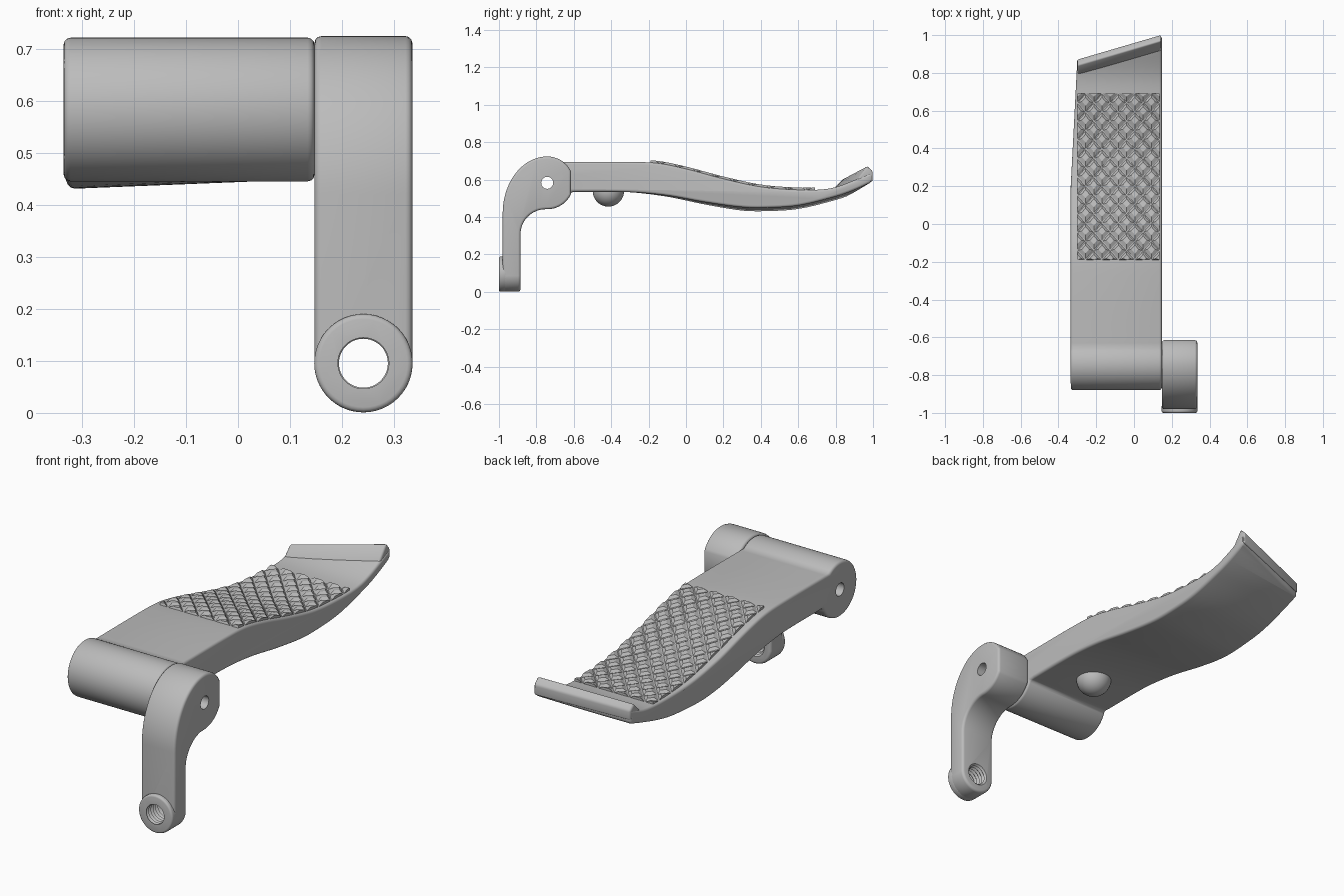
import bpy, bmesh, math
from mathutils import Matrix, Vector

if bpy.data.objects.get("Cube"):
    bpy.data.objects.remove(bpy.data.objects["Cube"])

metal = bpy.data.materials.new("satin_grey")
metal.use_nodes = True
grey = (0.5, 0.5, 0.5, 1)
metal.diffuse_color = grey
metal.node_tree.nodes["Principled BSDF"].inputs["Base Color"].default_value = grey


def make(name, bm):
    bmesh.ops.recalc_face_normals(bm, faces=bm.faces[:])
    me = bpy.data.meshes.new(name)
    bm.to_mesh(me)
    bm.free()
    me.materials.append(metal)
    ob = bpy.data.objects.new(name, me)
    bpy.context.collection.objects.link(ob)
    return ob


def loft(rings):
    """Solid skinned through matching rings of points, capped at both ends."""
    bm = bmesh.new()
    rows = [[bm.verts.new(p) for p in ring] for ring in rings]
    n = len(rows[0])
    for a, b in zip(rows, rows[1:]):
        for i in range(n):
            j = (i + 1) % n
            bm.faces.new((a[i], a[j], b[j], b[i]))
    bm.faces.new(rows[0])
    bm.faces.new(rows[-1])
    return bm


def arc(cx, cy, rx, ry, a, b, n):
    steps = [math.radians(a + (b - a) * i / n) for i in range(n + 1)]
    return [(cx + rx * math.cos(t), cy + ry * math.sin(t)) for t in steps]


def rod_y(x, z, stations):
    """Lathe about the y direction through (y, radius) stations."""
    return loft([[(px, y, pz) for px, pz in arc(x, z, r, r, 0, 360, 48)[:-1]]
                 for y, r in stations])


def boolean(ob, cutter, op):
    m = ob.modifiers.new(op.title(), 'BOOLEAN')
    m.operation, m.object, m.solver = op, cutter, 'EXACT'


def bevel(ob, width, segs=3):
    m = ob.modifiers.new("Bevel", 'BEVEL')
    m.width, m.segments = width, segs
    m.limit_method, m.angle_limit = 'ANGLE', math.radians(40)
    m.use_clamp_overlap = False


def finish(ob, angle=35):
    bpy.ops.object.select_all(action='DESELECT')
    ob.select_set(True)
    bpy.context.view_layer.objects.active = ob
    bpy.ops.object.convert(target='MESH')
    bpy.ops.object.shade_smooth_by_angle(angle=math.radians(angle))


def curve(pts, y):
    """Smooth height along a row of (y, z) points."""
    k = max(i for i in range(len(pts) - 1) if i == 0 or pts[i][0] <= y)

    def slope(i):
        a, b = pts[max(i - 1, 0)], pts[min(i + 1, len(pts) - 1)]
        return (b[1] - a[1]) / (b[0] - a[0])
    (y0, z0), (y1, z1) = pts[k], pts[k + 1]
    h = y1 - y0
    t = (y - y0) / h
    return (z0 * (1 + 2 * t) * (1 - t) ** 2 + z1 * t * t * (3 - 2 * t)
            + h * slope(k) * t * (1 - t) ** 2 + h * slope(k + 1) * t * t * (t - 1))


TOP = [(-.66, .695), (-.3, .695), (-.15, .688), (0, .658), (.2, .605), (.4, .562),
       (.6, .546), (.75, .55), (.85, .577), (1.04, .66)]
BOTTOM = [(-.61, .535), (-.3, .533), (-.1, .515), (.1, .48), (.3, .453), (.42, .45),
          (.6, .462), (.8, .51), (.9, .545), (1.04, .61)]
LEFT, RIGHT, SEAM = -.335, .335, .147
PY, PZ = -.742, .583

# Cutters: pivot pin hole, threaded hole, rounded arm outline
pin = make("pin_cutter", loft([[(x, y, z) for y, z in arc(PY, PZ, .032, .032, 0, 360, 32)[:-1]]
                               for x in (-.5, .5)]))
AX, AZ, AR = .241, .0955, .0945
thread = make("thread_cutter", rod_y(AX, AZ, [(-1.02 + i * .009, .056 if i % 2 else .047)
                                              for i in range(19)]))
outline = arc(AX, AZ, AR, AR, 180, 360, 32) + [(RIGHT, .9), (SEAM, .9)]
arm_outline = make("arm_outline_cutter", loft([[(x, y, z) for x, z in outline] for y in (-1.1, -.5)]))
helpers = [pin, thread, arm_outline]

# Pedal with its round pivot barrel: one side profile, slightly twisted and tapered
ys = lambda a, n: [a + (1.04 - a) * i / n for i in range(n + 1)]
profile = arc(PY, PZ, .138, .138, 54, 340, 48)
profile += [(y, curve(BOTTOM, y)) for y in ys(-.58, 54)]
profile += [(y, curve(TOP, y)) for y in reversed(ys(-.63, 56))]


def far_side(y, z):
    grow = min(max((y + .3) / .6, 0), 1)
    drop = .019 * grow if z < curve(TOP, max(y, -.6)) - .04 else 0
    return (LEFT + .035 * min(max((y - .2) / .67, 0), 1), y, z - drop)


bm = loft([[far_side(y, z) for y, z in profile], [(SEAM, y, z) for y, z in profile]])
cut = bmesh.ops.bisect_plane(bm, geom=bm.verts[:] + bm.edges[:] + bm.faces[:],
                             plane_co=(SEAM, .995, 0), plane_no=(-.28, .96, 0), clear_outer=True)
bmesh.ops.holes_fill(bm, edges=[e for e in bm.edges if e.is_boundary], sides=0)
pedal = make("pedal", bm)
bevel(pedal, .013)
boolean(pedal, pin, 'DIFFERENCE')
finish(pedal)

# Raised toe lip along the slanted end
lip = make("toe_lip", loft([
    [(-.3, .785, .55), (-.3, .84, .605), (-.3, .87, .58), (-.3, .87, .53)],
    [(SEAM - .003, y, z) for y, z in ((.915, .60), (.97, .675), (1, .645), (1, .59))]]))
bevel(lip, .009)
finish(lip)

# Grip pattern: staggered diamond scales following the pedal top
X0, X1, Y0, Y1 = -.3, .135, -.19, .69
COLS, ROWS = 5, 9
w, l = (X1 - X0) / COLS / 2, (Y1 - Y0) / ROWS / 2
bm = bmesh.new()


def on_top(x, y, lift):
    x, y = min(max(x, X0), X1), min(max(y, Y0), Y1)
    return bm.verts.new((x, y, curve(TOP, y) + lift))


for i in range(2 * COLS + 1):
    for j in range(2 * ROWS + 1):
        if (i + j) % 2:
            continue
        x, y = X0 + i * w, Y0 + j * l
        rim = [on_top(x + a * w, y + b * l, -.002) for a, b in ((1, 0), (0, 1), (-1, 0), (0, -1))]
        peak = [on_top(x + a * w * .45, y + (b * .45 + .15) * l, .012)
                for a, b in ((1, 0), (0, 1), (-1, 0), (0, -1))]
        bm.faces.new(peak)
        for k in range(4):
            n = (k + 1) % 4
            bm.faces.new((rim[k], rim[n], peak[n], peak[k]))
bmesh.ops.dissolve_degenerate(bm, dist=1e-5, edges=bm.edges[:])
for f in bm.faces:
    f.normal_update()
    if f.normal.z < 0:
        f.normal_flip()
grip_mesh = bpy.data.meshes.new("grip_scales")
bm.to_mesh(grip_mesh)
bm.free()
grip_mesh.materials.append(metal)
bpy.context.collection.objects.link(bpy.data.objects.new("grip_scales", grip_mesh))

# Stop knob under the pedal
bm = bmesh.new()
bmesh.ops.create_uvsphere(bm, u_segments=40, v_segments=24, radius=.084,
                          matrix=Matrix.Translation(Vector((-.095, -.415, .54))))
finish(make("stop_knob", bm))

# Mounting bracket: round head sweeping down into a straight arm
side = arc(PY, PZ, .141, .141, -90, -26, 12) + arc(PY, PZ, .141, .141, 26, 90, 12)
side += arc(PY, .42, .238, .304, 90, 180, 24)[1:]
side += [(-.98, -.05), (-.885, -.05)]
side += arc(-.75, .307, .135, .135, 180, 90, 16)
bracket = make("bracket", loft([[(x, y, z) for y, z in side] for x in (SEAM, RIGHT)]))
boolean(bracket, arm_outline, 'INTERSECT')
bevel(bracket, .013)
boolean(bracket, pin, 'DIFFERENCE')
boolean(bracket, thread, 'DIFFERENCE')
finish(bracket)

# Raised boss around the threaded hole
boss = make("mounting_boss", rod_y(AX, AZ, [(-1, AR), (-.955, AR)]))
bevel(boss, .01)
boolean(boss, thread, 'DIFFERENCE')
finish(boss)

for ob in helpers:
    bpy.data.objects.remove(ob)
